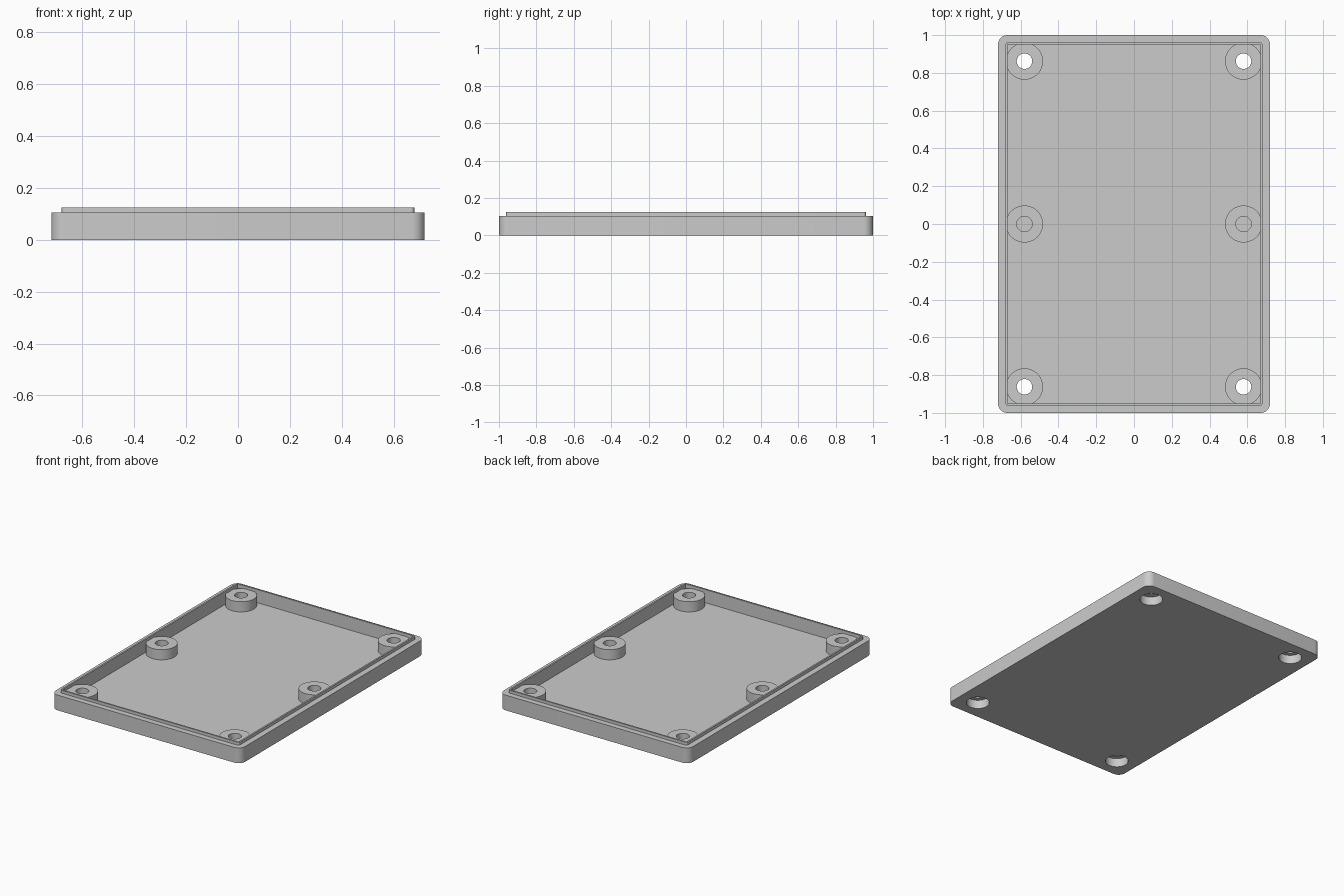
import bpy, bmesh, math

if "Cube" in bpy.data.objects:
    bpy.data.objects.remove(bpy.data.objects["Cube"])

W, D = 0.72, 1.0              # half width, half depth
FLOOR, RIM, TOP = 0.035, 0.105, 0.125
BX, BY = 0.58, 0.862          # screw post positions

grey = bpy.data.materials.new("plain grey")
grey.diffuse_color = (0.6, 0.6, 0.6, 1)
grey.use_nodes = True
grey.node_tree.nodes["Principled BSDF"].inputs["Base Color"].default_value = grey.diffuse_color


def rounded_ring(bm, hx, hy, r, z, seg=8):
    """Rounded rectangle of vertices, counter-clockwise."""
    ring = []
    for q, (sx, sy) in enumerate([(1, 1), (-1, 1), (-1, -1), (1, -1)]):
        for i in range(seg + 1):
            a = math.radians(90 * (q + i / seg))
            ring.append(bm.verts.new((sx * (hx - r) + r * math.cos(a),
                                      sy * (hy - r) + r * math.sin(a), z)))
    return ring


def to_object(name, bm):
    bmesh.ops.recalc_face_normals(bm, faces=bm.faces)
    mesh = bpy.data.meshes.new(name)
    bm.to_mesh(mesh)
    bm.free()
    mesh.materials.append(grey)
    obj = bpy.data.objects.new(name, mesh)
    bpy.context.collection.objects.link(obj)
    return obj


def cylinders(name, spots, r, z0, z1):
    """Upright cylinders at the given spots, as one object."""
    bm = bmesh.new()
    for x, y in spots:
        geo = bmesh.ops.create_cone(bm, cap_ends=True, segments=48, radius1=r,
                                    radius2=r, depth=z1 - z0)
        bmesh.ops.translate(bm, verts=geo["verts"], vec=(x, y, (z0 + z1) / 2))
    return to_object(name, bm)


def combine(target, tool, operation):
    mod = target.modifiers.new(operation, 'BOOLEAN')
    mod.operation, mod.solver, mod.object = operation, 'EXACT', tool
    bpy.context.view_layer.objects.active = target
    bpy.ops.object.modifier_apply(modifier=mod.name)
    bpy.data.objects.remove(tool)


# Tray shell: outer wall, stepped lip and inner cavity as stacked rings
bm = bmesh.new()
rings = [rounded_ring(bm, *p) for p in [
    (W, D, 0.05, 0), (W, D, 0.05, RIM),
    (0.68, 0.962, 0.014, RIM), (0.68, 0.962, 0.014, TOP),
    (0.669, 0.951, 0.004, TOP), (0.669, 0.951, 0.004, FLOOR)]]
for a, b in zip(rings, rings[1:]):
    n = len(a)
    for i in range(n):
        j = (i + 1) % n
        bm.faces.new((a[i], a[j], b[j], b[i]))
bm.faces.new(rings[0])
bm.faces.new(rings[-1])
tray = to_object("tray", bm)

# Six screw posts, merged into the walls
corners = [(x, y) for x in (-BX, BX) for y in (-BY, BY)]
middles = [(-BX, 0), (BX, 0)]
combine(tray, cylinders("posts", corners + middles, 0.098, 0.015, RIM), 'UNION')

# Corner screw holes run through, with wide recesses underneath
combine(tray, cylinders("screw_holes", corners, 0.041, -0.1, 0.2), 'DIFFERENCE')
combine(tray, cylinders("recesses", corners, 0.073, -0.1, 0.06), 'DIFFERENCE')

# Middle posts have blind holes
combine(tray, cylinders("blind_holes", middles, 0.041, FLOOR + 0.002, 0.2), 'DIFFERENCE')

bpy.ops.object.select_all(action='DESELECT')
tray.select_set(True)
bpy.context.view_layer.objects.active = tray
bpy.ops.object.shade_smooth_by_angle(angle=math.radians(30))
